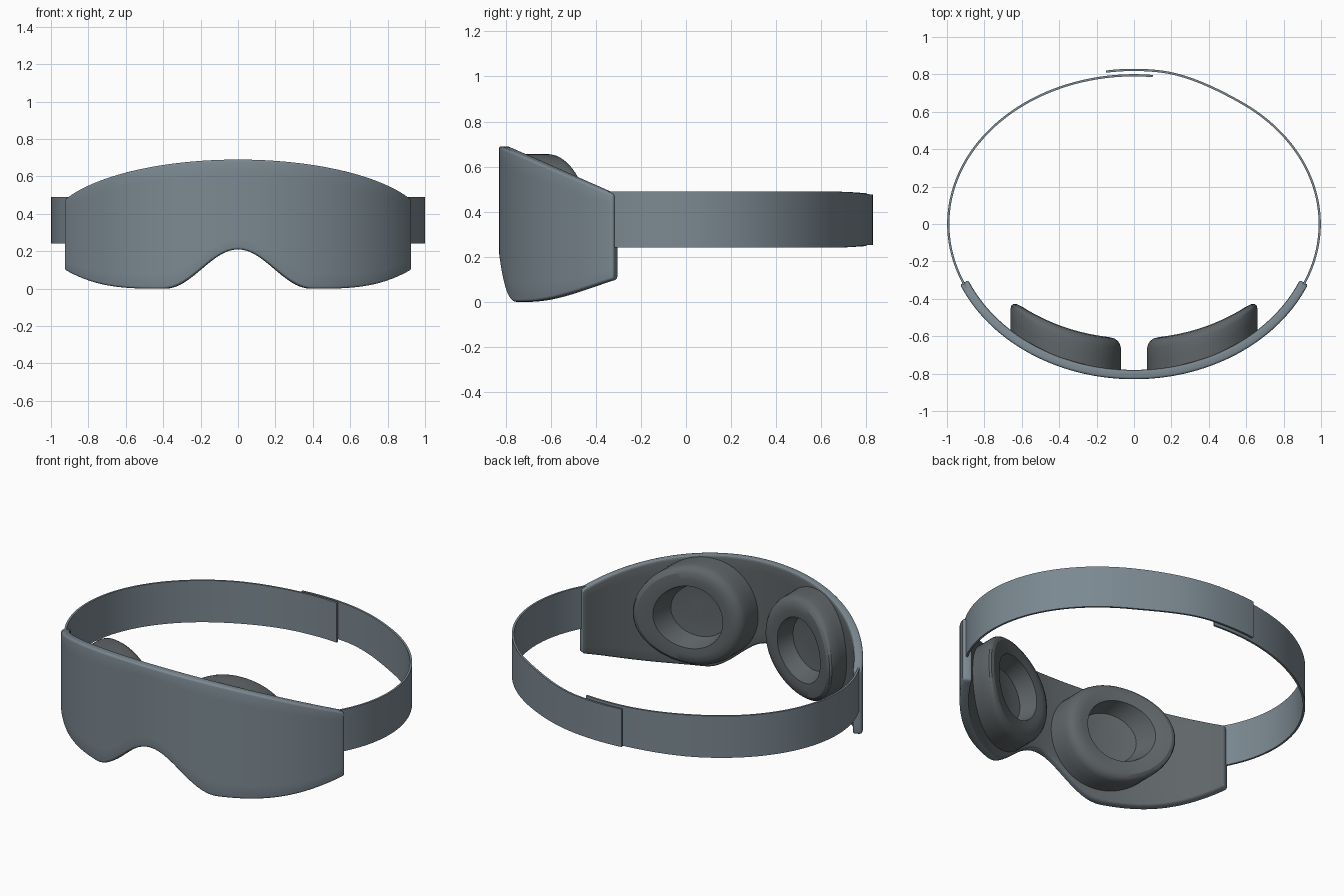
import bpy, bmesh
from math import sin, cos, pi, asin, sqrt, radians

cube = bpy.data.objects.get("Cube")
if cube:
    bpy.data.objects.remove(cube, do_unlink=True)


def material(name, rgb):
    m = bpy.data.materials.new(name)
    m.use_nodes = True
    m.diffuse_color = (*rgb, 1)
    m.node_tree.nodes["Principled BSDF"].inputs["Base Color"].default_value = (*rgb, 1)
    return m


fabric = material("slate blue fabric", (0.20, 0.25, 0.285))
lining = material("dark grey lining", (0.115, 0.13, 0.137))


def grid(rows, closed=False):
    """Skin a list of point rows with quads."""
    bm = bmesh.new()
    vs = [[bm.verts.new(p) for p in row] for row in rows]
    for a, b in zip(vs, vs[1:]):
        n = len(a)
        for i in range(n if closed else n - 1):
            j = (i + 1) % n
            bm.faces.new((a[i], a[j], b[j], b[i]))
    return bm, vs


def finish(name, bm, mats, mods, angle=35):
    """Turn the bmesh into an object, apply its modifiers, shade it."""
    me = bpy.data.meshes.new(name)
    bm.to_mesh(me)
    bm.free()
    ob = bpy.data.objects.new(name, me)
    bpy.context.collection.objects.link(ob)
    for m in mats:
        me.materials.append(m)
    bpy.ops.object.select_all(action='DESELECT')
    ob.select_set(True)
    bpy.context.view_layer.objects.active = ob
    for kind, settings in mods:
        mod = ob.modifiers.new(kind.title(), kind)
        for key, value in settings.items():
            setattr(mod, key, value)
        bpy.ops.object.modifier_apply(modifier=mod.name)
    bpy.ops.object.shade_smooth_by_angle(angle=radians(angle))
    return ob


# Mask shell: elliptical wall with a sloped top and a nose notch
A, B, THICK, END = 1.01, 0.83, 0.05, 0.93


def mask_bottom(x):
    x = abs(x)
    notch = 0.105 * (1 + cos(pi * x / 0.4)) if x < 0.4 else 0
    rise = 0.1 * ((x - 0.42) / 0.51) ** 3 if x > 0.42 else 0
    return notch + rise


def mask_top(y):
    return 0.69 - 0.21 * (y + B) / 0.5


COLS, ROWS = 80, 8
t_end = asin(END / A)
rows = []
for r in range(ROWS + 1):
    row = []
    for c in range(COLS + 1):
        t = t_end * (2 * c / COLS - 1)
        x, y = A * sin(t), -B * cos(t)
        lo, hi = mask_bottom(x), mask_top(y)
        row.append((x, y, lo + (hi - lo) * r / ROWS))
    rows.append(row)
bm, _ = grid(rows)
finish("mask_shell", bm, [fabric, lining], [
    ('SOLIDIFY', dict(thickness=THICK, offset=-1, material_offset=1)),
    ('BEVEL', dict(width=0.012, segments=3, limit_method='ANGLE', angle_limit=radians(50))),
])


# Eye cups: round pads whose depth follows the inner wall of the mask
def inner_wall(x):
    return -(B - THICK) * sqrt(max(0, 1 - (x / (A - THICK)) ** 2))


CX, CZ, SIDES = 0.365, 0.36, 64
profile = [(0.295, -0.01), (0.295, 0.06), (0.295, 0.115), (0.29, 0.135), (0.28, 0.15),
           (0.262, 0.163), (0.225, 0.168), (0.185, 0.165), (0.172, 0.11),
           (0.155, 0.055), (0.1, 0.05), (0.05, 0.05)]
rings = []
for rad, h in profile:
    ring = []
    for k in range(SIDES):
        a = 2 * pi * k / SIDES
        x = CX + rad * cos(a)
        ring.append((x, inner_wall(x) + h, CZ + rad * sin(a)))
    rings.append(ring)
bm, vs = grid(rings, closed=True)
bm.faces.new(vs[-1])
bmesh.ops.recalc_face_normals(bm, faces=bm.faces)
bm.faces.ensure_lookup_table()
if bm.faces[-1].normal.y < 0:
    bmesh.ops.reverse_faces(bm, faces=bm.faces)
finish("eye_cups", bm, [lining], [('MIRROR', dict(use_mirror_merge=False))], angle=28)


# Strap halves: thin bands that overlap at the back
def strap(name, side, past_back, lift, half_height):
    start, stop, n = -26, 90 + past_back, 70
    low, high = [], []
    for i in range(n + 1):
        deg = start + (stop - start) * i / n
        s = min(1, max(0, (deg - 55) / 27))
        s = s * s * (3 - 2 * s)
        p = radians(deg)
        x, y = side * 0.993 * cos(p), (0.795 + lift * s) * sin(p)
        h = 0.124 + (half_height - 0.124) * s
        low.append((x, y, 0.365 - h))
        high.append((x, y, 0.365 + h))
    bm, _ = grid([low, high])
    finish(name, bm, [fabric], [('SOLIDIFY', dict(thickness=0.012, offset=0))])


strap("strap_left_outer", 1, 8.7, 0.029, 0.112)
strap("strap_right_inner", -1, 5.8, 0.0, 0.118)
